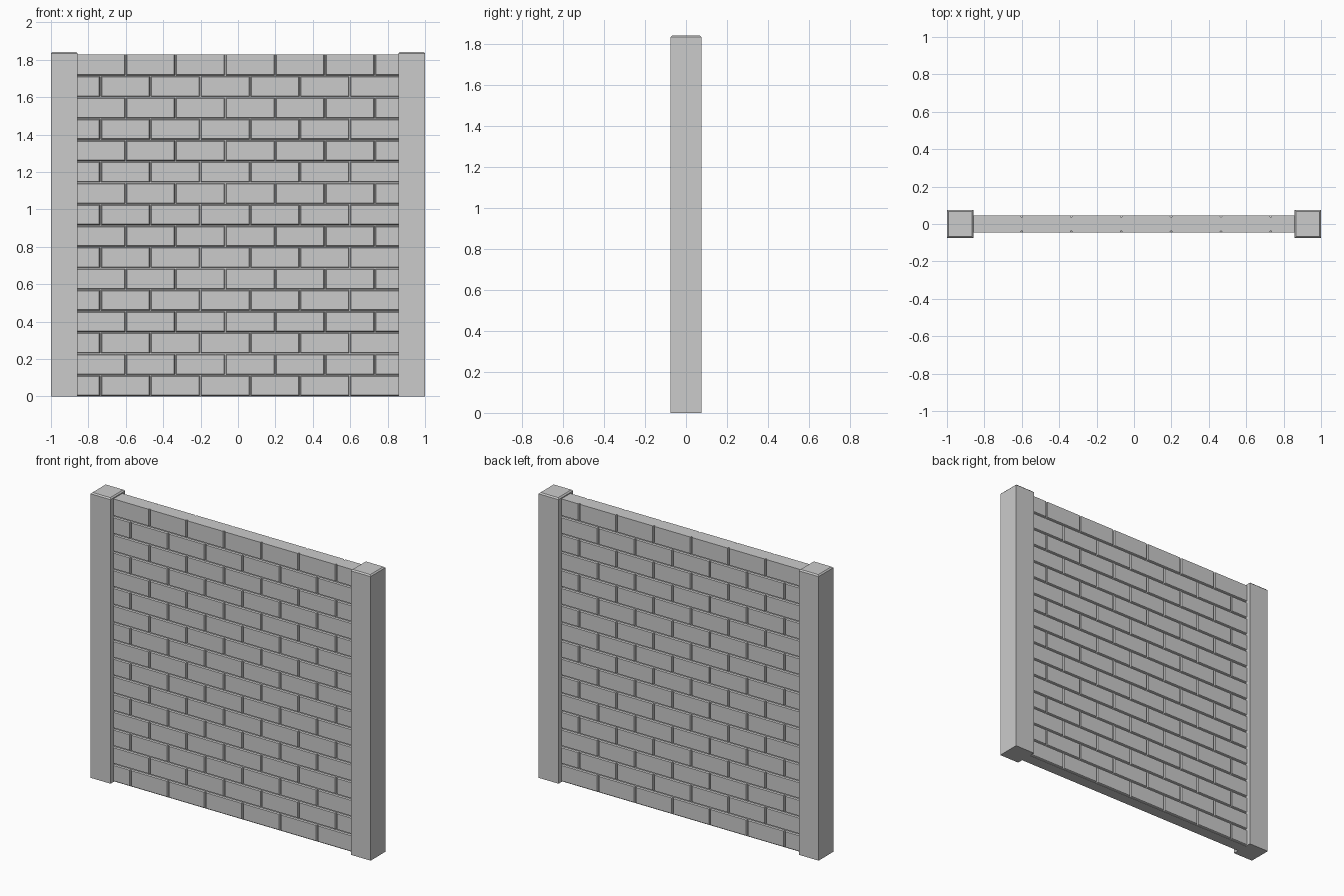
import bpy, bmesh

if "Cube" in bpy.data.objects:
    bpy.data.objects.remove(bpy.data.objects["Cube"])

POST_X, WALL_X = 1.0, 0.86      # outer and inner post limits
WALL_H, ROWS = 1.828, 16
ROW_H, BRICK_L = WALL_H / ROWS, 0.2665
CORE_Y, FACE_Y = 0.037, 0.046   # joint bottom and brick face
GAP, SLOPE = 0.003, 0.004       # half joint width at its bottom, bevel run


def make_object(name, bm):
    bmesh.ops.recalc_face_normals(bm, faces=bm.faces)
    me = bpy.data.meshes.new(name)
    bm.to_mesh(me)
    bm.free()
    ob = bpy.data.objects.new(name, me)
    bpy.context.collection.objects.link(ob)
    return ob


def loft(bm, rings):
    rings = [[bm.verts.new(p) for p in r] for r in rings]
    for a, b in zip(rings, rings[1:]):
        for i in range(4):
            j = (i + 1) % 4
            bm.faces.new((a[i], a[j], b[j], b[i]))
    bm.faces.new(rings[0][::-1])
    bm.faces.new(rings[-1])


def rect_xy(x0, x1, y, z):
    return [(x0, -y, z), (x1, -y, z), (x1, y, z), (x0, y, z)]


# Square posts with a chamfered top
for name, s in (("left_post", -1), ("right_post", 1)):
    a, b = sorted((s * (WALL_X - 0.002), s * POST_X))
    c = 0.008
    bm = bmesh.new()
    loft(bm, [rect_xy(a, b, 0.075, 0), rect_xy(a, b, 0.075, 1.834),
              rect_xy(a + c, b - c, 0.075 - c, 1.842)])
    make_object(name, bm)

# Wall core forming the joint bottoms
bm = bmesh.new()
loft(bm, [rect_xy(-WALL_X, WALL_X, CORE_Y, 0), rect_xy(-WALL_X, WALL_X, CORE_Y, WALL_H)])
make_object("wall_core", bm)

# Bevelled brick faces in running bond, the same joints on both sides
bm = bmesh.new()
for row in range(ROWS):
    first = -0.735 if row % 2 == 0 else -0.601
    xs = [-WALL_X] + [first + i * BRICK_L for i in range(6)] + [WALL_X]
    z0 = row * ROW_H + GAP
    z1 = (row + 1) * ROW_H - (GAP if row < ROWS - 1 else 0)
    for i in range(7):
        x0 = xs[i] + (GAP if i > 0 else 0)
        x1 = xs[i + 1] - (GAP if i < 6 else 0)
        dx0 = SLOPE if i > 0 else 0
        dx1 = SLOPE if i < 6 else 0
        dz1 = SLOPE if row < ROWS - 1 else 0
        for s in (-1, 1):
            yc, yf = s * CORE_Y, s * FACE_Y
            loft(bm, [[(x0, yc, z0), (x1, yc, z0), (x1, yc, z1), (x0, yc, z1)],
                      [(x0 + dx0, yf, z0 + SLOPE), (x1 - dx1, yf, z0 + SLOPE),
                       (x1 - dx1, yf, z1 - dz1), (x0 + dx0, yf, z1 - dz1)]])
make_object("bricks", bm)
